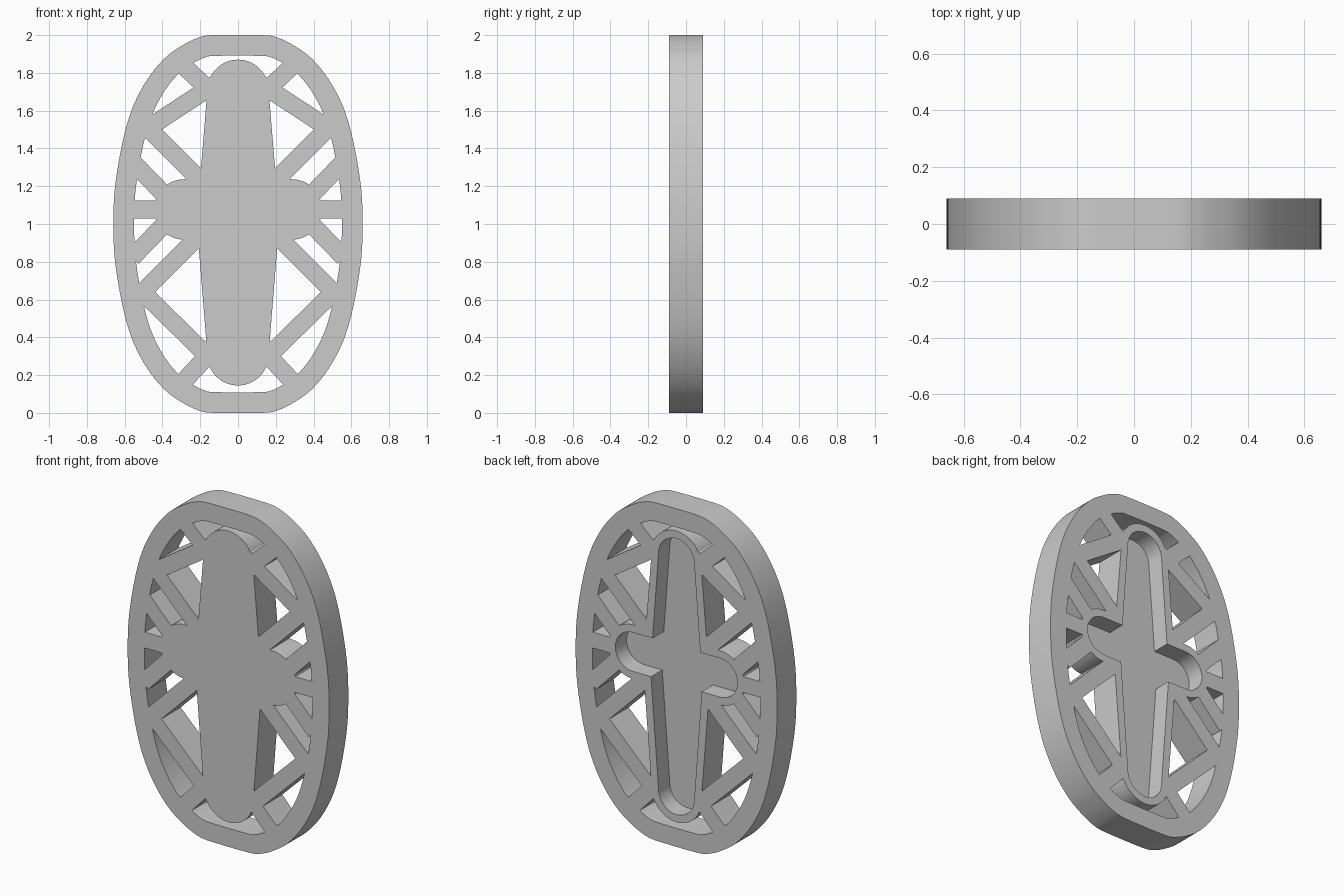
import bpy
import bmesh
from math import sin, cos, radians
from mathutils import Vector

if "Cube" in bpy.data.objects:
    bpy.data.objects.remove(bpy.data.objects["Cube"])

HALF = 0.09        # half the plate thickness
RIM = 0.045        # wall left around the rear pocket
FLOOR = -0.015     # depth of the pocket floor
BAND = 0.11        # width of the outer ring

grey = bpy.data.materials.new("plain_grey")
grey.use_nodes = True
grey.diffuse_color = (0.6, 0.6, 0.6, 1)
grey.node_tree.nodes["Principled BSDF"].inputs["Base Color"].default_value = (0.6, 0.6, 0.6, 1)


def prism(name, outline, y0=-HALF, y1=HALF):
    """Extrude an (x, z) outline from y0 to y1."""
    bm = bmesh.new()
    face = bm.faces.new([bm.verts.new((x, y0, z)) for x, z in outline])
    side = bmesh.ops.extrude_face_region(bm, geom=[face])["geom"]
    moved = [v for v in side if isinstance(v, bmesh.types.BMVert)]
    bmesh.ops.translate(bm, verts=moved, vec=(0, y1 - y0, 0))
    bmesh.ops.recalc_face_normals(bm, faces=bm.faces)
    mesh = bpy.data.meshes.new(name)
    bm.to_mesh(mesh)
    bm.free()
    mesh.materials.append(grey)
    ob = bpy.data.objects.new(name, mesh)
    bpy.context.collection.objects.link(ob)
    return ob


def combine(target, other, operation):
    mod = target.modifiers.new("join", "BOOLEAN")
    mod.operation = operation
    mod.solver = "EXACT"
    mod.object = other
    bpy.context.view_layer.objects.active = target
    bpy.ops.object.modifier_apply(modifier=mod.name)
    bpy.data.objects.remove(other)


def smooth_loop(points, steps=5):
    """Closed Catmull-Rom curve through the points."""
    pts = [Vector(p) for p in points]
    n = len(pts)
    out = []
    for i in range(n):
        a, b, c, d = (pts[(i + k) % n] for k in (-1, 0, 1, 2))
        for s in range(steps):
            t = s / steps
            out.append(0.5 * (2 * b + (c - a) * t + (2 * a - 5 * b + 4 * c - d) * t ** 2
                              + (3 * b - a - 3 * c + d) * t ** 3))
    return out


def offset(loop, dist):
    """Push a clockwise loop outwards."""
    out = []
    for i, p in enumerate(loop):
        t = (loop[(i + 1) % len(loop)] - loop[i - 1]).normalized()
        out.append(p + Vector((-t.y, t.x)) * dist)
    return out


def arc(cx, cz, r, start, end, steps=16):
    angles = [radians(start + (end - start) * i / steps) for i in range(steps + 1)]
    return [(cx + r * cos(a), cz + r * sin(a)) for a in angles]


def cross_outline(d):
    """Tapered upright with two rounded side lobes, inset by d."""
    r = 0.162 - d
    half = arc(0, 1.708, r, 90, 0)
    half += [(0.201 - d, 1.237 - d)]
    half += arc(0.285, 1.077, r - 0.002, 90, -90, 24)
    half += [(0.211 - d, 0.917 + d)]
    half += arc(0, 0.307, r, 0, -90)
    return half + [(-x, z) for x, z in reversed(half[1:-1])]


def strut_outline(a, b, width=0.094):
    a, b = Vector(a), Vector(b)
    d = (b - a).normalized()
    n = Vector((-d.y, d.x)) * width / 2
    return [a + n, b + n, b - n, a - n]


# Ring: one quarter of the inner edge, mirrored to a loop
quarter = [(0.12, 1.89), (0.18, 1.88), (0.24, 1.85), (0.31, 1.80), (0.385, 1.71),
           (0.45, 1.59), (0.492, 1.46), (0.525, 1.30), (0.545, 1.15), (0.55, 1.0)]
right = quarter + [(x, 2 - z) for x, z in reversed(quarter[:-1])]
inner = smooth_loop(right + [(-x, z) for x, z in reversed(right)])
body = prism("slotted_oval_plate", offset(inner, BAND))
combine(body, prism("ring_opening", inner, -0.2, 0.2), "DIFFERENCE")

# Central cross
combine(body, prism("cross", cross_outline(0)), "UNION")

# Struts from ring to cross, on both sides
struts = [((0.31, 1.858), (0.10, 1.66)), ((0.50, 1.493), (0.10, 1.755)),
          ((0.50, 1.532), (0.14, 1.172)), ((0.56, 1.331), (0.30, 1.063)),
          ((0.60, 1.077), (0.30, 1.077)), ((0.56, 0.823), (0.30, 1.091)),
          ((0.54, 0.604), (0.14, 1.004)), ((0.53, 0.663), (0.13, 0.271)),
          ((0.31, 0.144), (0.10, 0.367))]
for side in (1, -1):
    for (ax, az), (bx, bz) in struts:
        combine(body, prism("strut", strut_outline((side * ax, az), (side * bx, bz))), "UNION")

# Rear pocket in the cross
combine(body, prism("pocket", cross_outline(RIM), FLOOR, 0.2), "DIFFERENCE")

bpy.ops.object.select_all(action="DESELECT")
body.select_set(True)
bpy.context.view_layer.objects.active = body
bpy.ops.object.shade_smooth_by_angle(angle=radians(30))
